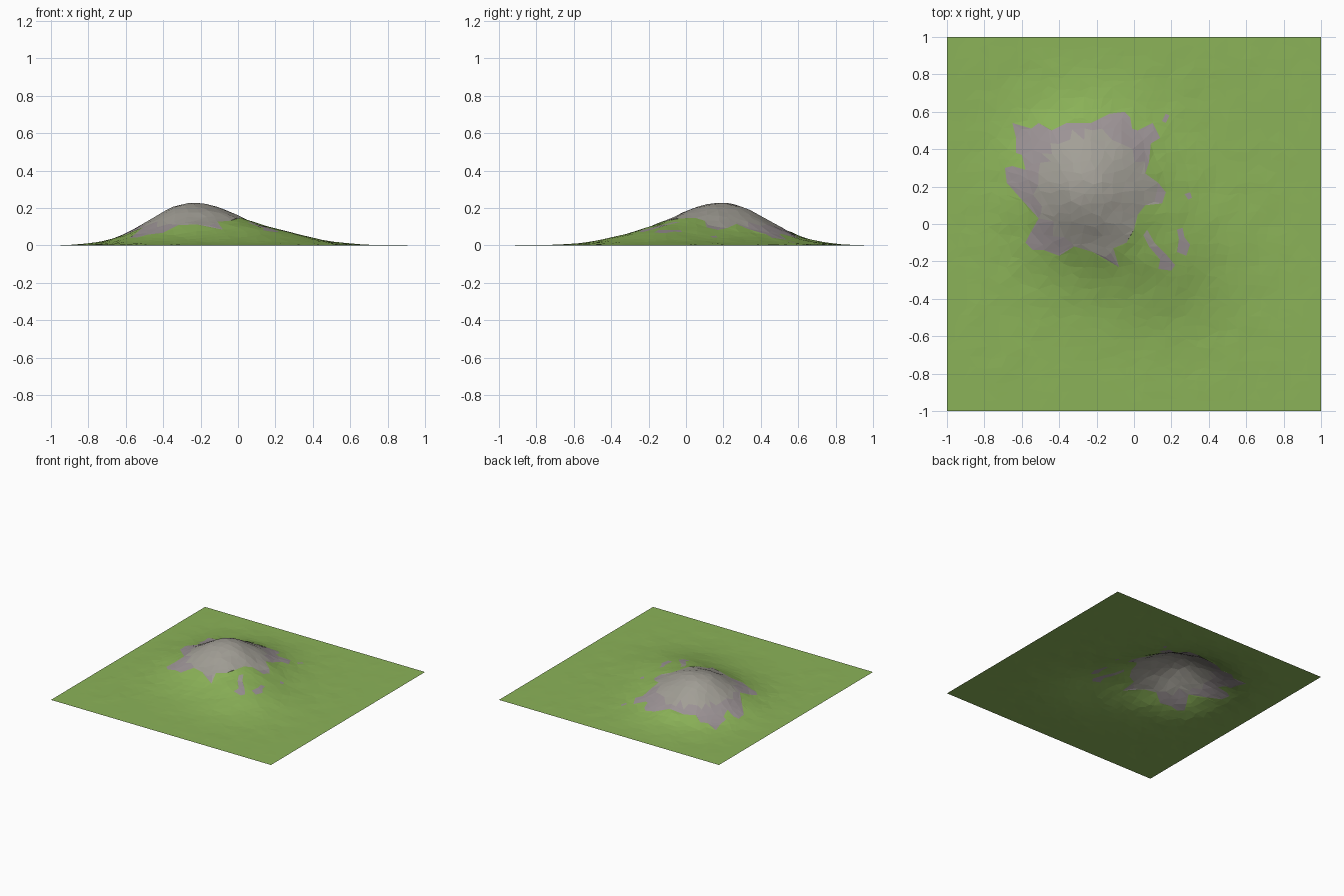
import bpy, math, random
from mathutils import Vector, geometry, noise

if "Cube" in bpy.data.objects:
    bpy.data.objects.remove(bpy.data.objects["Cube"])

random.seed(4)
N = 36  # coarse terrain cells per side

# Rock outcrop outline, seen from above
ROCK = [(-.65,.54),(-.55,.51),(-.51,.54),(-.44,.50),(-.36,.54),(-.23,.54),(-.13,.59),(-.05,.60),
        (-.02,.57),(-.01,.51),(.02,.50),(.10,.54),(.14,.46),(.09,.43),(.08,.33),(.06,.27),(.13,.22),
        (.17,.17),(.15,.11),(.06,.10),(.02,.05),(0,-.03),(-.04,-.10),(-.11,-.13),(-.08,-.23),
        (-.22,-.15),(-.32,-.12),(-.40,-.17),(-.48,-.14),(-.54,-.14),(-.58,-.10),(-.55,-.04),
        (-.51,.03),(-.60,.13),(-.68,.22),(-.69,.30),(-.65,.31),(-.58,.29),(-.60,.37),(-.63,.38),(-.63,.46)]
# Small bare patches beside it
PATCHES = [[(.15,.55),(.17,.59),(.19,.58),(.17,.54)],
           [(.27,.16),(.30,.17),(.31,.14),(.29,.13)],
           [(.07,-.03),(.05,-.06),(.08,-.12),(.14,-.19),(.13,-.24),(.20,-.25),(.22,-.22),(.17,-.16),(.11,-.10)],
           [(.23,-.03),(.26,-.02),(.27,-.07),(.30,-.11),(.28,-.17),(.23,-.15),(.24,-.08)]]
OUTLINES = [ROCK] + PATCHES


def bell(x, y, cx, cy, sx, sy):
    return math.exp(-((x - cx) / sx) ** 2 / 2 - ((y - cy) / sy) ** 2 / 2)


def height(x, y):
    main = .226 * bell(x, y, -.25, .2, .22 if x < -.25 else .255, .235 if y > .2 else .26)
    spur = .07 * bell(x, y, .15, -.15, .22, .22)
    fade = min(1, 8 * (1 - max(abs(x), abs(y))))
    bumps = noise.noise(Vector((x * 9, y * 9, 2.3)))
    size = .003 + .012 * min(main / .15, 1) * (1 - main / .26)
    return max(0, main + spur + fade * size * bumps) * min(1, fade)


def inside(p, poly):
    hit = False
    for (ax, ay), (bx, by) in zip(poly, poly[1:] + poly[:1]):
        if (ay > p.y) != (by > p.y) and p.x < ax + (bx - ax) * (p.y - ay) / (by - ay):
            hit = not hit
    return hit


def material(name, rgb):
    m = bpy.data.materials.new(name)
    m.diffuse_color = (*rgb, 1)
    m.use_nodes = True
    m.node_tree.nodes["Principled BSDF"].inputs["Base Color"].default_value = m.diffuse_color
    return m


# Jittered grid points, straight along the border
pts, edges = [], []
for i in range(N + 1):
    for j in range(N + 1):
        jx = random.uniform(-.3, .3) if 0 < i < N and 0 < j < N else 0
        jy = random.uniform(-.3, .3) if 0 < i < N and 0 < j < N else 0
        pts.append(Vector((-1 + 2 * (i + jx) / N, -1 + 2 * (j + jy) / N)))
# Outlines become real edges in the triangulation
for poly in OUTLINES:
    s = len(pts)
    pts += [Vector(p) for p in poly]
    edges += [(s + k, s + (k + 1) % len(poly)) for k in range(len(poly))]
v2, _, faces, *_ = geometry.delaunay_2d_cdt(pts, edges, [], 0, 1e-5)

# Terrain sheet
mesh = bpy.data.meshes.new("terrain")
mesh.from_pydata([(p.x, p.y, height(p.x, p.y)) for p in v2], [], faces)
mesh.materials.append(material("grass green", (.26, .45, .098)))
mesh.materials.append(material("mauve grey rock", (.33, .29, .30)))
mesh.materials.append(material("warm grey rock", (.36, .345, .305)))
for f in mesh.polygons:
    if any(inside(f.center, p) for p in OUTLINES):
        f.material_index = 2 if f.center.z > .105 else 1
    f.use_smooth = False
terrain = bpy.data.objects.new("terrain", mesh)
bpy.context.collection.objects.link(terrain)
